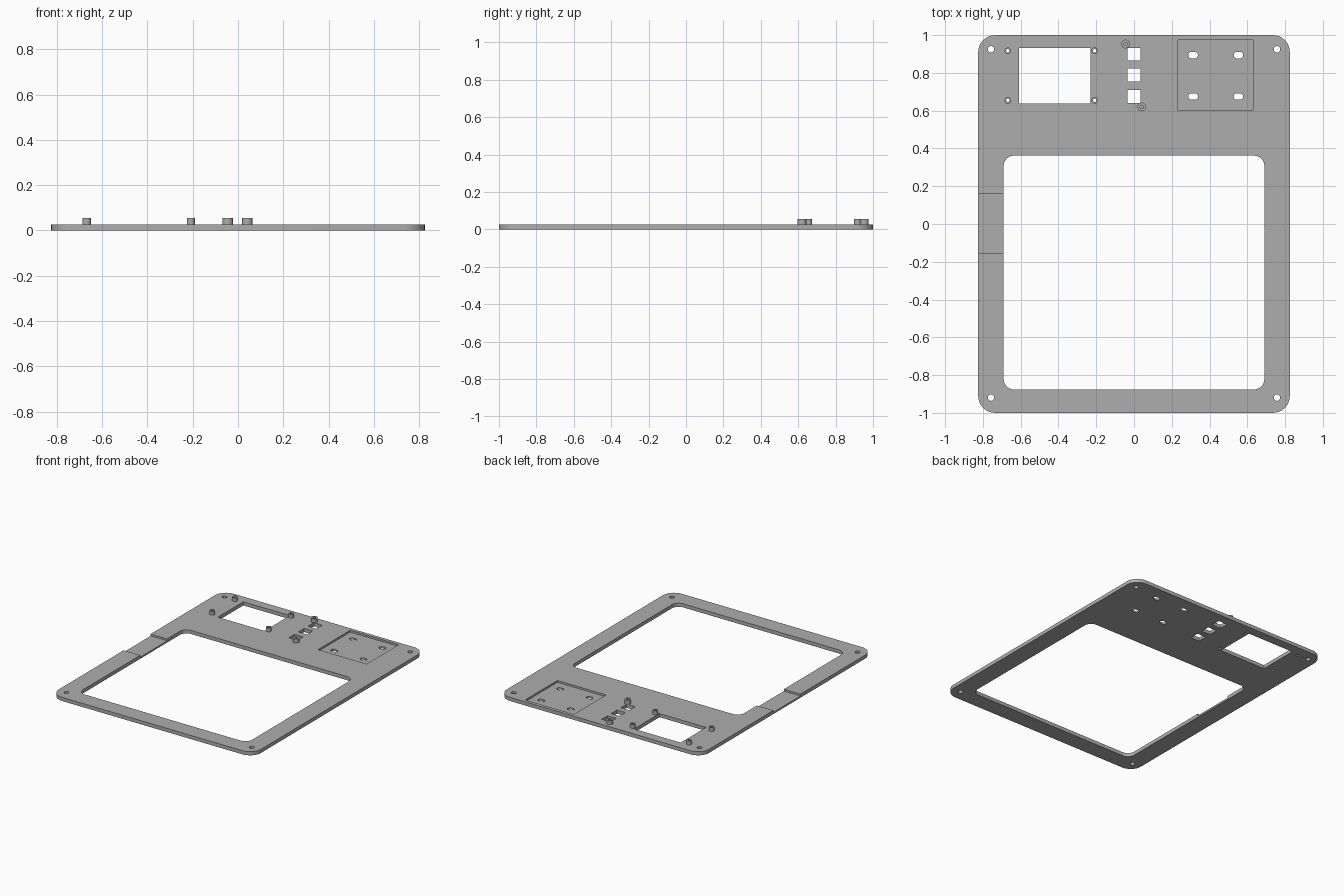
import bpy, bmesh, math

cube = bpy.data.objects.get("Cube")
if cube:
    bpy.data.objects.remove(cube, do_unlink=True)

grey = bpy.data.materials.new("plain grey")
grey.use_nodes = True
grey.diffuse_color = (0.42, 0.42, 0.42, 1)
grey.node_tree.nodes["Principled BSDF"].inputs["Base Color"].default_value = (0.42, 0.42, 0.42, 1)

TOP, POST_TOP, FLOOR = 0.027, 0.055, 0.013
LOW, HIGH = -0.05, 0.1


def rounded(x0, x1, y0, y1, r=0.0, steps=8):
    """Outline of a rectangle with rounded corners."""
    if r == 0:
        return [(x0, y0), (x1, y0), (x1, y1), (x0, y1)]
    points = []
    corners = [(x1 - r, y1 - r), (x0 + r, y1 - r), (x0 + r, y0 + r), (x1 - r, y0 + r)]
    for i, (cx, cy) in enumerate(corners):
        for s in range(steps + 1):
            a = (i + s / steps) * math.pi / 2
            points.append((cx + r * math.cos(a), cy + r * math.sin(a)))
    return points


def circle(x, y, r, n=32):
    return [(x + r * math.cos(i * math.tau / n), y + r * math.sin(i * math.tau / n)) for i in range(n)]


def add_prism(bm, outline, z0, z1):
    base = bm.faces.new([bm.verts.new((x, y, z0)) for x, y in outline])
    side = bmesh.ops.extrude_face_region(bm, geom=[base])["geom"]
    verts = [v for v in side if isinstance(v, bmesh.types.BMVert)]
    bmesh.ops.translate(bm, vec=(0, 0, z1 - z0), verts=verts)


def make(name, prisms):
    bm = bmesh.new()
    for outline, z0, z1 in prisms:
        add_prism(bm, outline, z0, z1)
    bmesh.ops.recalc_face_normals(bm, faces=bm.faces)
    mesh = bpy.data.meshes.new(name)
    bm.to_mesh(mesh)
    bm.free()
    mesh.materials.append(grey)
    obj = bpy.data.objects.new(name, mesh)
    bpy.context.collection.objects.link(obj)
    return obj


def cut(obj, prisms):
    """Subtract the prisms from obj and bake the result."""
    tool = make("cutter", prisms)
    tool.hide_render = True
    mod = obj.modifiers.new("cut", "BOOLEAN")
    mod.operation, mod.solver, mod.object = "DIFFERENCE", "EXACT", tool
    bpy.context.view_layer.objects.active = obj
    bpy.ops.object.modifier_apply(modifier=mod.name)
    bpy.data.objects.remove(tool, do_unlink=True)


display_posts = [(x, y) for x in (-0.668, -0.208) for y in (0.655, 0.917)]
switch_posts = [(-0.045, 0.953), (0.041, 0.62)]

# Face plate
plate = make("face_plate", [(rounded(-0.825, 0.825, -1, 1, 0.09), 0, TOP)])

# Shallow recesses: cable notch in the side rail and module pocket
cut(plate, [(rounded(-0.9, -0.65, -0.155, 0.16), FLOOR, HIGH),
            (rounded(0.233, 0.63, 0.6, 0.975), FLOOR, HIGH)])

# Through openings: main, display and switch windows, screw holes, pocket slots
openings = [rounded(-0.69, 0.69, -0.876, 0.362, 0.055),
            rounded(-0.61, -0.23, 0.637, 0.933)]
openings += [rounded(-0.035, 0.035, y - 0.034, y + 0.034) for y in (0.675, 0.788, 0.899)]
openings += [circle(x, y, 0.017) for x in (-0.757, 0.757) for y in (-0.919, 0.925)]
openings += [rounded(x - 0.025, x + 0.025, y - 0.017, y + 0.017, 0.0165)
             for x in (0.313, 0.553) for y in (0.675, 0.894)]
openings += [circle(x, y, 0.009) for x, y in display_posts]
cut(plate, [(o, LOW, HIGH) for o in openings])

# Hollow mounting posts
posts = [plate]
for label, places, radius in (("display_post", display_posts, 0.018),
                              ("switch_post", switch_posts, 0.023)):
    for i, (x, y) in enumerate(places):
        post = make(f"{label}_{i + 1}", [(circle(x, y, radius), TOP, POST_TOP)])
        cut(post, [(circle(x, y, 0.009), LOW, HIGH)])
        posts.append(post)

# Smooth the round walls while keeping edges crisp
bpy.ops.object.select_all(action="DESELECT")
for obj in posts:
    obj.select_set(True)
bpy.context.view_layer.objects.active = plate
bpy.ops.object.shade_smooth_by_angle(angle=math.radians(30))
